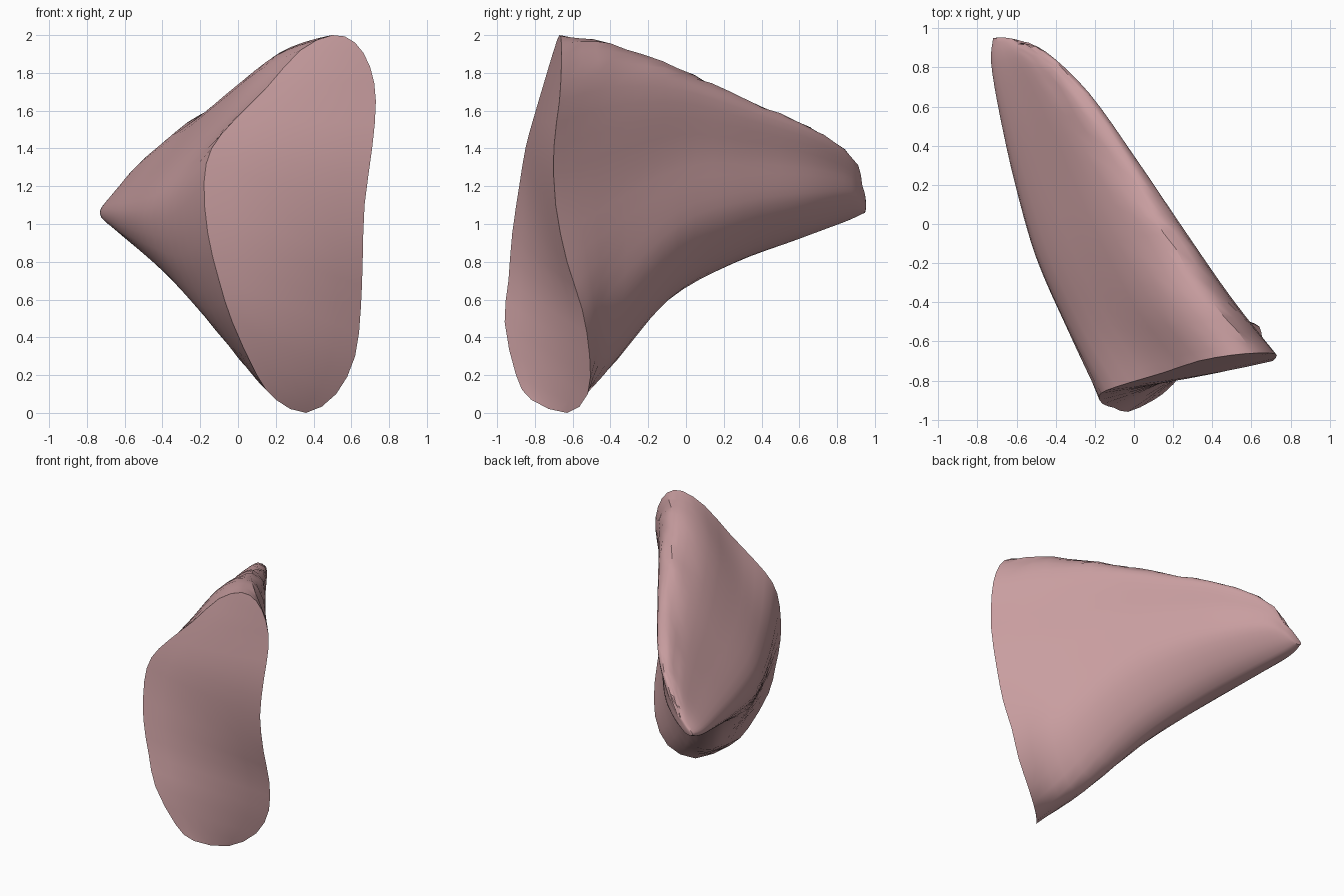
import bpy, bmesh, math, random
from mathutils import Vector

cube = bpy.data.objects.get("Cube")
if cube:
    bpy.data.objects.remove(cube, do_unlink=True)
random.seed(4)

# Outline of the broad cut end, starting at the crest
CUT_END = [
    (.50, -.67, 2.0), (.33, -.70, 1.92), (.15, -.76, 1.72), (-.02, -.81, 1.55),
    (-.14, -.85, 1.4), (-.18, -.88, 1.22), (-.16, -.92, .95), (-.10, -.94, .7),
    (-.03, -.96, .48), (.10, -.90, .2), (.20, -.82, .07), (.36, -.63, 0),
    (.52, -.52, .1), (.62, -.51, .3), (.65, -.55, .55), (.66, -.63, .8),
    (.67, -.69, 1.1), (.71, -.70, 1.4), (.73, -.67, 1.65), (.70, -.66, 1.83),
    (.62, -.66, 1.96)]

# Sections toward the tip: two side points (x, y), bottom, top, upward shear
SECTIONS = [
    ((-.36, -.55), (.50, -.38), .19, 1.96, .18),
    ((-.52, -.18), (.25, -.02), .59, 1.82, .42),
    ((-.62, .20), (.02, .32), .79, 1.66, .58),
    ((-.69, .55), (-.23, .67), .92, 1.51, .72),
    ((-.73, .82), (-.45, .88), 1.01, 1.35, .95),
    ((-.72, .95), (-.59, .94), 1.06, 1.18, 1)]


def spline(a, b, c, d, t):
    return .5 * (2 * b + (c - a) * t + (2 * a - 5 * b + 4 * c - d) * t ** 2
                 + (3 * b - a - 3 * c + d) * t ** 3)


def refine_loop(points, steps):
    n = len(points)
    return [spline(points[i - 1], points[i], points[(i + 1) % n],
                   points[(i + 2) % n], s / steps)
            for i in range(n) for s in range(steps)]


def unit_range(values):
    low, high = min(values), max(values)
    return [(v - low) / (high - low) for v in values]


def fit_section(loop, section):
    start, end, low, high, shear = section
    across = unit_range([p.x for p in loop])
    height = unit_range([p.z / 2 + shear * u for p, u in zip(loop, across)])
    ring = []
    for u, v in zip(across, height):
        # The underside slants inward, most strongly near the cut end
        u += .3 * (1 - shear) ** 2 * (1 - u) * (1 - v) ** 3
        side = Vector(start).lerp(Vector(end), u)
        ring.append(Vector((side.x, side.y, low + v * (high - low))))
    return ring


def bridge(bm, first, second, closed=True):
    n = len(first)
    for i in range(n if closed else n - 1):
        j = (i + 1) % n
        bm.faces.new((first[i], first[j], second[j], second[i]))


def span_end(bm, ring, cuts, bulge):
    # Strips run between opposite edges of the outline
    half = len(ring) // 2
    rows = []
    for i in range(half):
        a, b = ring[i], ring[-1 - i]
        row = [a]
        for k in range(1, cuts):
            f = k / cuts
            swell = 4 * f * (1 - f) * math.sin(math.pi * i / (half - 1))
            row.append(bm.verts.new(a.co.lerp(b.co, f) + bulge * swell))
        rows.append(row + [b])
    for first, second in zip(rows, rows[1:]):
        bridge(bm, first, second, closed=False)
    bm.faces.new(rows[0])
    bm.faces.new(rows[-1])


# Smooth loft from the cut end to the tip
outline = refine_loop([Vector(p) for p in CUT_END], 2)
keys = [outline] + [fit_section(outline, s) for s in SECTIONS]
rings = []
STEPS = 4
for k in range(len(keys) - 1):
    around = [keys[max(k - 1, 0)], keys[k], keys[k + 1],
              keys[min(k + 2, len(keys) - 1)]]
    for s in range(STEPS):
        rings.append([spline(*pts, s / STEPS) for pts in zip(*around)])
rings.append(keys[-1])

# Chipped crest along the top
for ring in rings[2:-1]:
    for i in range(-4, 1):
        ring[i] += Vector([random.uniform(-.008, .008) for axis in "xyz"])

bm = bmesh.new()
loops = [[bm.verts.new(p) for p in ring] for ring in rings]
for first, second in zip(loops, loops[1:]):
    bridge(bm, first, second)
span_end(bm, loops[0], 6, Vector((.004, -.015, 0)))
span_end(bm, loops[-1], 4, Vector((-.005, .008, 0)))
bmesh.ops.recalc_face_normals(bm, faces=bm.faces)
mesh = bpy.data.meshes.new("wedge_fragment")
bm.to_mesh(mesh)
bm.free()

fragment = bpy.data.objects.new("wedge_fragment", mesh)
bpy.context.collection.objects.link(fragment)

# Dusty pink surface
pink = bpy.data.materials.new("dusty_pink")
pink.use_nodes = True
colour = (.58, .34, .35, 1)
pink.diffuse_color = colour
pink.node_tree.nodes["Principled BSDF"].inputs["Base Color"].default_value = colour
mesh.materials.append(pink)

bpy.ops.object.select_all(action='DESELECT')
fragment.select_set(True)
bpy.context.view_layer.objects.active = fragment
bpy.ops.object.shade_smooth_by_angle(angle=math.radians(35))
